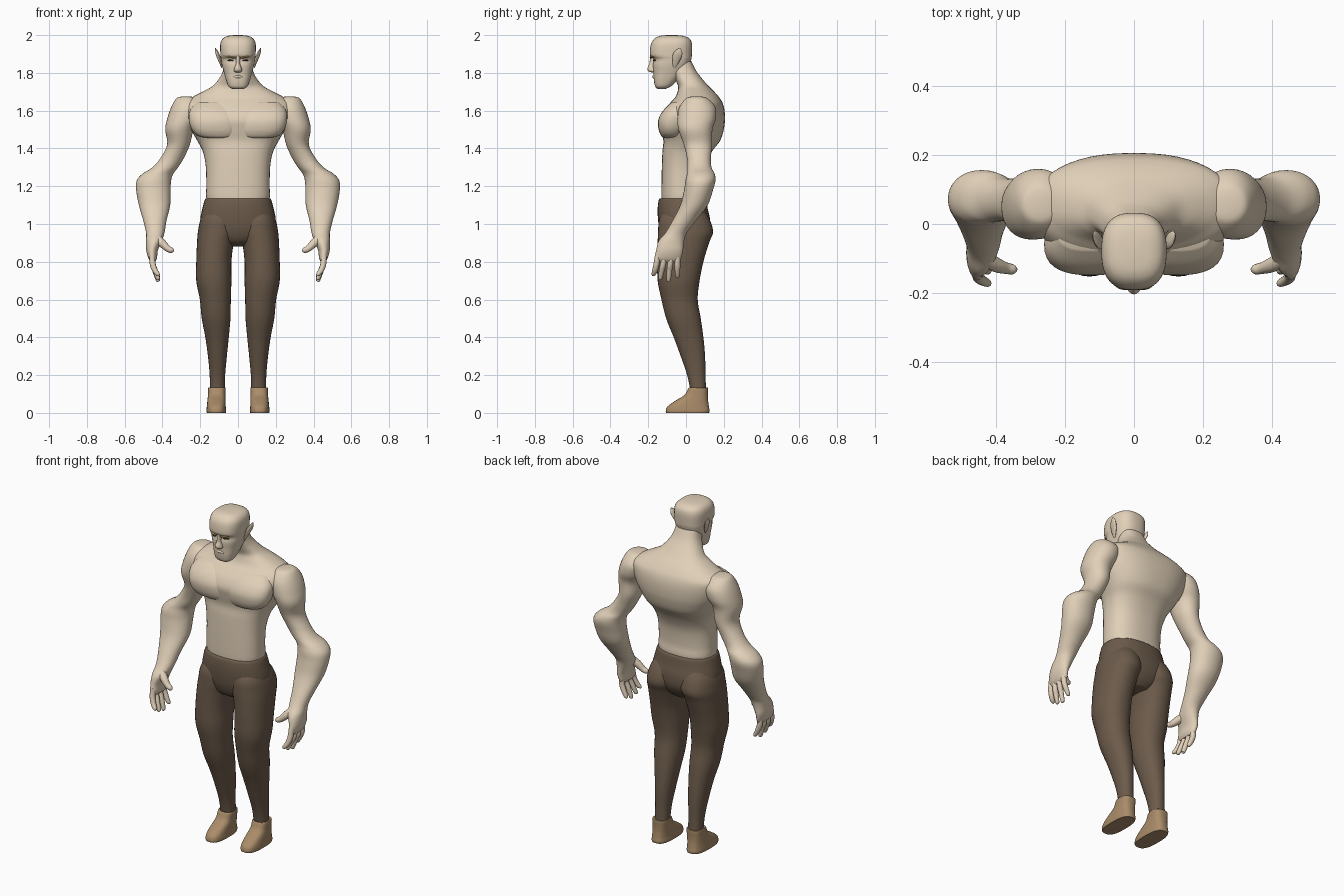
import bpy, bmesh, math
from mathutils import Vector


def material(name, rgb):
    m = bpy.data.materials.new(name)
    m.diffuse_color = (*rgb, 1)
    return m


SKIN = material("skin", (0.75, 0.63, 0.48))
CLOTH = material("trousers", (0.15, 0.105, 0.07))
LEATHER = material("leather", (0.40, 0.26, 0.14))
OCHRE = material("brow", (0.50, 0.33, 0.12))
DARK = material("eye", (0.05, 0.04, 0.03))


def spline(keys, steps):
    """Catmull-Rom interpolation of rows of numbers."""
    out = []
    for i in range(len(keys) - 1):
        a, b, c, d = (keys[max(0, min(len(keys) - 1, i + k))] for k in (-1, 0, 1, 2))
        for s in range(steps):
            t = s / steps
            out.append([0.5 * (2 * q + (r - p) * t + (2 * p - 5 * q + 4 * r - w) * t * t
                               + (3 * q - p - 3 * r + w) * t ** 3)
                        for p, q, r, w in zip(a, b, c, d)])
    out.append(list(keys[-1]))
    return out


def skin_rings(name, rings, mat, mirror):
    """Bridge closed rings of points into one capped smooth mesh."""
    bm = bmesh.new()
    rows = [[bm.verts.new(p) for p in ring] for ring in rings]
    n = len(rows[0])
    for a, b in zip(rows, rows[1:]):
        for i in range(n):
            j = (i + 1) % n
            bm.faces.new((a[i], a[j], b[j], b[i]))
    bm.faces.new(rows[0])
    bm.faces.new(rows[-1])
    bmesh.ops.recalc_face_normals(bm, faces=bm.faces)
    me = bpy.data.meshes.new(name)
    bm.to_mesh(me)
    bm.free()
    me.materials.append(mat)
    ob = bpy.data.objects.new(name, me)
    bpy.context.collection.objects.link(ob)
    bpy.ops.object.select_all(action='DESELECT')
    ob.select_set(True)
    bpy.context.view_layer.objects.active = ob
    bpy.ops.object.shade_smooth_by_angle(angle=math.radians(50))
    if mirror:
        mod = ob.modifiers.new("mirror", 'MIRROR')
        mod.use_mirror_merge = False
    return ob


def power(v, p):
    return math.copysign(abs(v) ** (2 / p), v)


def loft(name, keys, mat, p=2.2, mirror=False, n=36, steps=5):
    """Horizontal sections: z, x centre, x radius, front y, back y."""
    rings = []
    for z, cx, rx, yf, yb in spline(keys, steps):
        cy, ry = (yf + yb) / 2, (yb - yf) / 2
        rings.append([(cx + rx * power(math.cos(t), p), cy + ry * power(math.sin(t), p), z)
                      for t in (2 * math.pi * i / n for i in range(n))])
    return skin_rings(name, rings, mat, mirror)


def tube(name, keys, mat, flat=1.0, side=(1, 0, 0), n=12, steps=4, mirror=True):
    """Round path: x, y, z, radius; flat scales it along the side direction."""
    pts = spline(keys, steps)
    rings = []
    for i, q in enumerate(pts):
        d = Vector(pts[min(i + 1, len(pts) - 1)][:3]) - Vector(pts[max(i - 1, 0)][:3])
        d.normalize()
        v = d.cross(Vector(side)).normalized()
        u = v.cross(d)
        rings.append([Vector(q[:3]) + q[3] * (math.cos(t) * u * flat + math.sin(t) * v)
                      for t in (2 * math.pi * k / n for k in range(n))])
    return skin_rings(name, rings, mat, mirror)


# Torso, trapezius and neck
loft("torso", [
    (1.08, 0, .155, -.125, .085), (1.14, 0, .168, -.13, .095), (1.20, 0, .168, -.13, .09),
    (1.30, 0, .170, -.128, .10), (1.38, 0, .185, -.125, .135), (1.44, 0, .215, -.120, .18),
    (1.50, 0, .250, -.132, .20), (1.55, 0, .275, -.138, .206), (1.60, 0, .288, -.118, .204),
    (1.64, 0, .285, -.085, .194), (1.67, 0, .245, -.058, .176), (1.70, 0, .188, -.045, .15),
    (1.73, 0, .135, -.042, .12), (1.77, 0, .100, -.06, .085), (1.81, 0, .080, -.08, .055),
    (1.86, 0, .070, -.09, .03)], SKIN, p=2.4, n=48)
# Chest muscles
loft("chest_muscle", [
    (1.455, .10, .05, -.115, -.04), (1.465, .11, .10, -.130, -.02), (1.50, .12, .125, -.145, 0),
    (1.55, .125, .135, -.147, .02), (1.60, .13, .125, -.122, .03), (1.645, .13, .09, -.075, .03)],
    SKIN, p=2.5, mirror=True)

# Head with jaw, cheeks and cranium
loft("head", [
    (1.715, 0, .030, -.150, -.11), (1.728, 0, .050, -.163, -.08), (1.76, 0, .063, -.170, -.045),
    (1.80, 0, .074, -.172, -.01), (1.84, 0, .085, -.175, .018), (1.872, 0, .090, -.172, .028),
    (1.895, 0, .093, -.191, .031), (1.95, 0, .094, -.186, .032), (1.98, 0, .082, -.168, .02),
    (1.995, 0, .056, -.14, -.01), (2.0, 0, .02, -.10, -.05)], SKIN, p=2.6)
loft("nose", [
    (1.803, 0, .012, -.185, -.15), (1.81, 0, .022, -.200, -.15), (1.825, 0, .019, -.204, -.15),
    (1.85, 0, .011, -.194, -.15), (1.89, 0, .012, -.190, -.15)], SKIN, p=2, n=16)
tube("lip", [(-.036, -.158, 1.772, .004), (0, -.171, 1.780, .008), (.036, -.158, 1.772, .004)],
     SKIN, side=(0, 0, 1), mirror=False)
tube("eyebrow", [(.014, -.187, 1.880, .005), (.042, -.181, 1.884, .007), (.074, -.155, 1.893, .004)],
     OCHRE, side=(0, 0, 1), flat=.7)
tube("eye", [(.024, -.172, 1.865, .003), (.040, -.169, 1.866, .006), (.056, -.160, 1.867, .003)],
     DARK, side=(0, 0, 1), flat=.7)
tube("ear", [(.086, -.062, 1.828, .005), (.092, -.057, 1.85, .015), (.103, -.048, 1.885, .024),
             (.113, -.038, 1.91, .020), (.120, -.032, 1.932, .003)], SKIN, flat=.4)

# Arm from shoulder to palm
loft("arm", [
    (1.675, .275, .02, .03, .08), (1.665, .272, .055, 0, .115), (1.62, .270, .083, -.035, .155),
    (1.56, .288, .086, -.045, .158), (1.50, .310, .075, -.04, .14), (1.42, .315, .060, -.012, .138),
    (1.35, .348, .062, .005, .132), (1.30, .385, .068, .008, .135), (1.265, .425, .082, .005, .152),
    (1.23, .445, .091, -.003, .156), (1.18, .448, .091, -.01, .143), (1.10, .442, .083, -.03, .115),
    (1.02, .440, .062, -.07, .055), (.955, .438, .049, -.108, .005), (.91, .445, .042, -.145, -.01),
    (.86, .455, .031, -.158, -.016), (.82, .452, .023, -.165, -.025), (.80, .450, .012, -.155, -.038)],
    SKIN, p=2.1, mirror=True)
tube("thumb", [(.432, -.10, .925, .024), (.402, -.118, .898, .022), (.372, -.128, .870, .017),
               (.350, -.132, .860, .014), (.340, -.133, .857, .005)], SKIN, side=(0, 1, 0))
# Fingers, index to little: base y, tip y, tip z
for k, (yb, yt, zt) in enumerate([(-.148, -.172, .725), (-.113, -.136, .705),
                                  (-.079, -.092, .695), (-.046, -.045, .715)]):
    tube(f"finger_{k + 1}", [
        (.455, yb, .84, .015), (.452, (yb * 2 + yt) / 3, .79, .0155),
        (.440, (yb + yt * 2) / 3, .755, .0145), (.424, yt, zt + .008, .011), (.421, yt, zt, .004)], SKIN)

# Pelvis of the trousers
loft("trouser_top", [
    (1.135, 0, .170, -.137, .10), (1.125, 0, .177, -.145, .107), (1.08, 0, .189, -.150, .115),
    (1.02, 0, .200, -.148, .128), (.96, 0, .190, -.138, .125), (.91, 0, .13, -.115, .10),
    (.88, 0, .06, -.07, .07)], CLOTH, p=2.3)
# Trouser legs
loft("trouser_leg", [
    (1.09, .095, .06, -.10, .08), (1.03, .103, .093, -.140, .122), (.96, .110, .102, -.148, .143),
    (.90, .120, .097, -.150, .122), (.80, .128, .093, -.152, .092), (.70, .128, .093, -.150, .072),
    (.60, .120, .082, -.130, .062), (.50, .116, .076, -.105, .078), (.40, .111, .062, -.065, .092),
    (.30, .109, .050, -.028, .101), (.20, .109, .041, .006, .103), (.11, .109, .040, .025, .107)],
    CLOTH, p=2.2, mirror=True)

# Shoes
loft("shoe", [
    (0, .115, .050, -.105, .122), (.012, .115, .052, -.107, .125), (.035, .115, .050, -.097, .121),
    (.065, .114, .048, -.055, .117), (.095, .113, .046, -.008, .116), (.13, .112, .046, .012, .117),
    (.133, .112, .040, .02, .112)], LEATHER, p=2.7, mirror=True)
